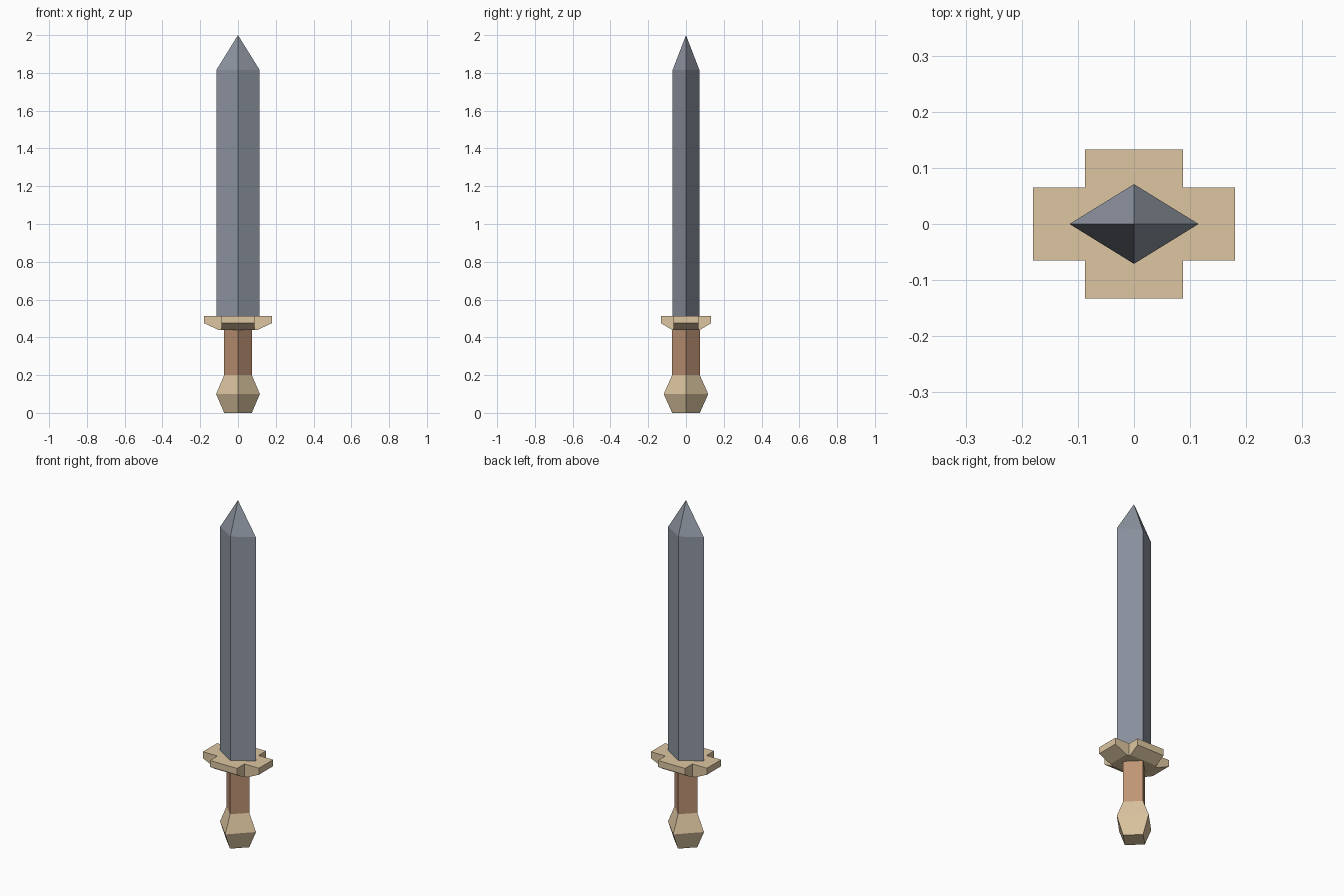
import bpy

if "Cube" in bpy.data.objects:
    bpy.data.objects.remove(bpy.data.objects["Cube"])


def material(name, rgb):
    """Flat colour from sRGB 0-255 values, stored as linear."""
    mat = bpy.data.materials.new(name)
    lin = [((c / 255 + 0.055) / 1.055) ** 2.4 for c in rgb]
    mat.diffuse_color = (*lin, 1)
    mat.use_nodes = True
    mat.node_tree.nodes["Principled BSDF"].inputs["Base Color"].default_value = mat.diffuse_color
    return mat


def loft(name, rings, mat, tip=None):
    """Join equal-length rings of points with quads; close with caps or a tip."""
    n = len(rings[0])
    verts = [p for ring in rings for p in ring]
    faces = [tuple(reversed(range(n)))]
    for r in range(len(rings) - 1):
        for i in range(n):
            j = (i + 1) % n
            faces.append((r * n + i, r * n + j, (r + 1) * n + j, (r + 1) * n + i))
    last = (len(rings) - 1) * n
    if tip:
        verts.append(tip)
        faces += [(last + i, last + (i + 1) % n, len(verts) - 1) for i in range(n)]
    else:
        faces.append(tuple(range(last, last + n)))
    mesh = bpy.data.meshes.new(name)
    mesh.from_pydata(verts, [], faces)
    mesh.materials.append(mat)
    obj = bpy.data.objects.new(name, mesh)
    bpy.context.collection.objects.link(obj)
    return obj


def diamond(rx, ry, z):
    return [(rx, 0, z), (0, ry, z), (-rx, 0, z), (0, -ry, z)]


def cross(ax, ay, z, wx=0.087, wy=0.065):
    """Plus-shaped ring: arm lengths ax, ay; arm half widths wx, wy."""
    quarter = [(ax, wy), (wx, wy), (wx, ay)]
    half = quarter + [(-x, y) for x, y in reversed(quarter)]
    return [(x, y, z) for x, y in half + [(-x, -y) for x, y in half]]


steel = material("blade steel", (142, 149, 161))
tan = material("pale brass", (221, 198, 161))
brown = material("leather brown", (192, 149, 117))

# Pommel: faceted square knob with a wide middle
loft("pommel", [diamond(0.073, 0.073, 0), diamond(0.116, 0.118, 0.1),
                diamond(0.073, 0.073, 0.2)], tan)

# Grip
loft("grip", [diamond(0.073, 0.073, 0.2), diamond(0.073, 0.073, 0.44)], brown)

# Guard: cross with arms bevelled underneath
loft("guard", [cross(0.105, 0.075, 0.44), cross(0.18, 0.133, 0.475),
               cross(0.18, 0.133, 0.513)], tan)

# Blade: rhombic section ending in a pyramid tip
loft("blade", [diamond(0.115, 0.071, 0.512), diamond(0.115, 0.071, 1.815)],
     steel, tip=(0, 0, 2))
